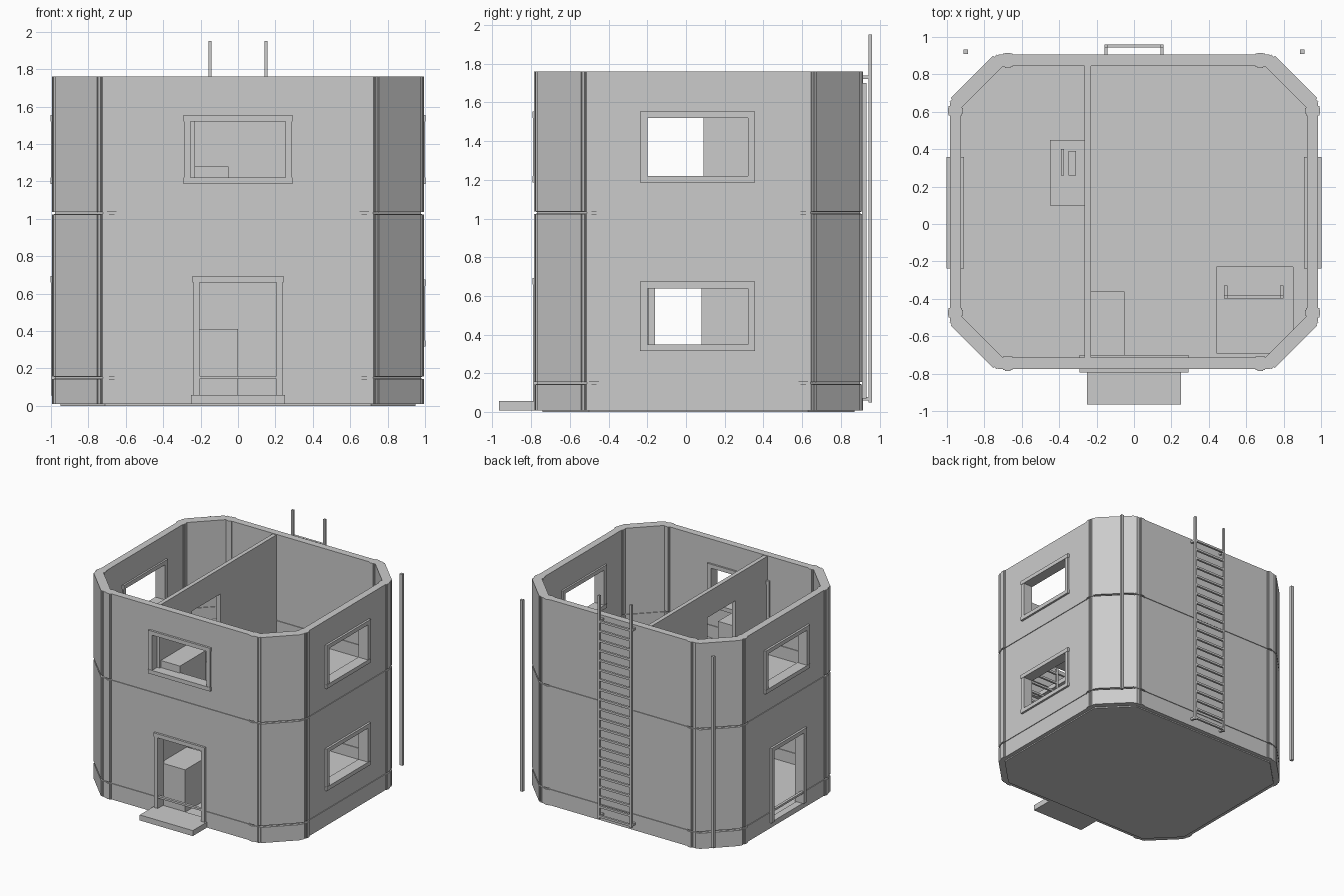
import bpy, bmesh, math
from mathutils import Matrix, Vector

if "Cube" in bpy.data.objects:
    bpy.data.objects.remove(bpy.data.objects["Cube"])

GREY = (0.6, 0.6, 0.6, 1)
mat = bpy.data.materials.new("plain grey")
mat.use_nodes = True
mat.diffuse_color = GREY
mat.node_tree.nodes["Principled BSDF"].inputs["Base Color"].default_value = GREY

HALF_X, FRONT, BACK, CHAMFER = 0.985, -0.775, 0.905, 0.26
THICK, TOP = 0.06, 1.76
GROOVES = (0.15, 1.03)
FLOOR, UPPER = 0.05, 0.92


def finish(name, bm):
    bmesh.ops.recalc_face_normals(bm, faces=bm.faces)
    mesh = bpy.data.meshes.new(name)
    bm.to_mesh(mesh)
    bm.free()
    mesh.materials.append(mat)
    ob = bpy.data.objects.new(name, mesh)
    bpy.context.collection.objects.link(ob)
    return ob


def add_box(bm, xs, ys, zs, matrix=Matrix()):
    lo, hi = Vector((xs[0], ys[0], zs[0])), Vector((xs[1], ys[1], zs[1]))
    m = matrix @ Matrix.Translation((lo + hi) / 2) @ Matrix.Diagonal((*(hi - lo), 1))
    bmesh.ops.create_cube(bm, size=1, matrix=m)


def boxes(name, *parts):
    bm = bmesh.new()
    for part in parts:
        add_box(bm, *part)
    return finish(name, bm)


def cut(ob, *parts):
    cutter = boxes("cutter", *parts)
    cutter.hide_render = True
    mod = ob.modifiers.new("openings", "BOOLEAN")
    mod.operation, mod.solver, mod.object = "DIFFERENCE", "EXACT", cutter
    bpy.context.view_layer.objects.active = ob
    bpy.ops.object.modifier_apply(modifier=mod.name)
    bpy.data.objects.remove(cutter)


def octagon(offset):
    # Chamfered rectangle, moved outward by offset
    x, f, b = HALF_X + offset, FRONT - offset, BACK + offset
    c = CHAMFER + offset * (2 - math.sqrt(2))
    return [(x - c, f), (x, f + c), (x, b - c), (x - c, b),
            (c - x, b), (-x, b - c), (-x, f + c), (c - x, f)]


def rings(name, profile, closed):
    # Stack octagon rings given as (offset, height)
    bm = bmesh.new()
    loops = [[bm.verts.new((x, y, z)) for x, y in octagon(o)] for o, z in profile]
    pairs = list(zip(loops, loops[1:]))
    if closed:
        pairs.append((loops[-1], loops[0]))
    else:
        bm.faces.new(loops[0])
        bm.faces.new(loops[-1])
    for a, b in pairs:
        for i in range(8):
            j = (i + 1) % 8
            bm.faces.new((a[i], a[j], b[j], b[i]))
    return finish(name, bm)


# Outer wall shell with horizontal panel grooves on both sides
outer, inner = [(0, 0.01)], [(-THICK, 0.01)]
for g in GROOVES:
    for dz, d in ((-0.005, 0), (-0.005, 0.006), (0.005, 0.006), (0.005, 0)):
        outer.append((-d, g + dz))
        inner.append((d - THICK, g + dz))
outer.append((0, TOP))
inner.append((-THICK, TOP))
walls = rings("outer_walls", outer + inner[::-1], True)

# Openings: wall side, span along the wall, height span
WINDOW_Z, LOW_Z, DOOR_Z = (1.22, 1.52), (0.35, 0.64), (0.055, 0.66)
OPENINGS = [("front_window", "front", (-0.255, 0.255), WINDOW_Z),
            ("front_door", "front", (-0.205, 0.205), DOOR_Z),
            ("left_upper_window", "left", (-0.2, 0.32), WINDOW_Z),
            ("left_lower_window", "left", (-0.2, 0.32), LOW_Z),
            ("right_window", "right", (-0.2, 0.32), WINDOW_Z),
            ("right_door", "right", (-0.16, 0.24), DOOR_Z)]


def place(side, along, depth, zs):
    # Depth is measured inward from the outer wall face
    if side == "front":
        return along, (FRONT + depth[0], FRONT + depth[1]), zs
    if side == "left":
        return (HALF_X - depth[1], HALF_X - depth[0]), along, zs
    return (depth[0] - HALF_X, depth[1] - HALF_X), along, zs


cut(walls, *[place(s, a, (-0.1, 0.2), z) for _, s, a, z in OPENINGS])

# Frames around the openings
for name, side, (a, b), (lo, hi) in OPENINGS:
    door = "door" in name
    t, d = 0.034, (-0.015, THICK + 0.012)
    lip = (-0.018, THICK + 0.015)
    base = lo if door else lo - t
    parts = [place(side, (a - t, a), d, (base, hi)),
             place(side, (b, b + t), d, (base, hi)),
             place(side, (a - t - 0.003, b + t + 0.003), lip, (hi, hi + t))]
    if door:
        parts.append(place(side, (a, b), (-0.01, 0.012), (0.143, 0.16)))
    else:
        parts.append(place(side, (a - t - 0.003, b + t + 0.003), lip, (lo - t, lo)))
    boxes(name + "_frame", *parts)

# Corner panels and ribs, broken at the grooves
edges = [0.01, *GROOVES, TOP]
spans = [(a + 0.007 * (i > 0), b - 0.007 * (i < 2))
         for i, (a, b) in enumerate(zip(edges, edges[1:]))]
panels, ribs = [], []
for sx in (-1, 1):
    for sy, wall in ((-1, FRONT), (1, BACK)):
        centre = (sx * (HALF_X - CHAMFER / 2), wall - sy * CHAMFER / 2, 0)
        turn = Matrix.Translation(centre) @ Matrix.Rotation(math.atan2(sy, sx), 4, "Z")
        rib_x, rib_y = sx * 0.675, wall - sy * 0.3
        for z in spans:
            panels.append(((-0.045, 0.016), (-0.16, 0.16), z, turn))
            panels.append(((-0.03, 0.008), (-0.178, 0.178), z, turn))
            for w, e in ((0.025, 0.006), (0.014, 0.01)):
                ys = sorted((wall + sy * e, wall - sy * (THICK + e)))
                xs = sorted((sx * (HALF_X + e), sx * (HALF_X - THICK - e)))
                ribs.append(((rib_x - w, rib_x + w), ys, z))
                ribs.append((xs, (rib_y - w, rib_y + w), z))
boxes("corner_panels", *panels)
boxes("wall_ribs", *ribs)

# Floors, the upper one with a ladder hatch
rings("ground_floor", [(-0.035, 0), (-0.035, FLOOR)], False)
upper_floor = rings("upper_floor", [(-0.05, UPPER - 0.04), (-0.05, UPPER)], False)
cut(upper_floor, ((0.44, 0.85), (-0.69, -0.23), (0.8, 1)))

# Dividing wall with one doorway per storey
partition = boxes("dividing_wall", ((-0.265, -0.23), (FRONT + 0.05, BACK - 0.05), (0.02, TOP - 0.005)))
cut(partition, ((-0.4, -0.1), (-0.29, 0.08), (FLOOR, 0.66)),
    ((-0.4, -0.1), (-0.29, 0.09), (UPPER, 1.54)))

# Furniture
boxes("lower_cabinet", ((-0.23, 0), (-0.71, -0.36), (FLOOR, 0.41)))
boxes("upper_cabinet", ((-0.23, -0.05), (-0.71, -0.36), (UPPER, 1.28)))
boxes("side_bench", ((-0.45, -0.265), (0.1, 0.45), (UPPER, 1.12)),
      ((-0.39, -0.375), (0.26, 0.4), (1.12, 1.15)),
      ((-0.35, -0.31), (0.26, 0.39), (1.12, 1.14)))

# Front step
boxes("front_step", ((-0.25, 0.25), (-0.965, FRONT), (0.01, 0.057)))


def ladder(name, cx, y, wall_y, bottom, top, last_rung, count):
    h = 0.009
    parts = []
    for x in (cx - 0.15, cx + 0.15):
        parts.append(((x - h, x + h), (y - h, y + h), (bottom, top)))
        for z in (bottom + 0.02, last_rung):
            parts.append(((x - h, x + h), sorted((y, wall_y)), (z - h, z + h)))
    for i in range(count):
        z = bottom + 0.02 + (last_rung - bottom - 0.02) * i / (count - 1)
        parts.append(((cx - 0.15, cx + 0.15), (y - h, y + h), (z - h, z + h)))
    boxes(name, *parts)


# Outside and inside ladders, and the two upright poles
ladder("back_ladder", 0, 0.952, 0.9, 0.05, 1.95, 1.73, 21)
ladder("inside_ladder", 0.64, -0.39, -0.33, FLOOR, 1.05, 1.03, 12)
boxes("corner_poles", *[((x - 0.012, x + 0.012), (0.908, 0.932), (0.07, 1.7)) for x in (-0.9, 0.9)])
